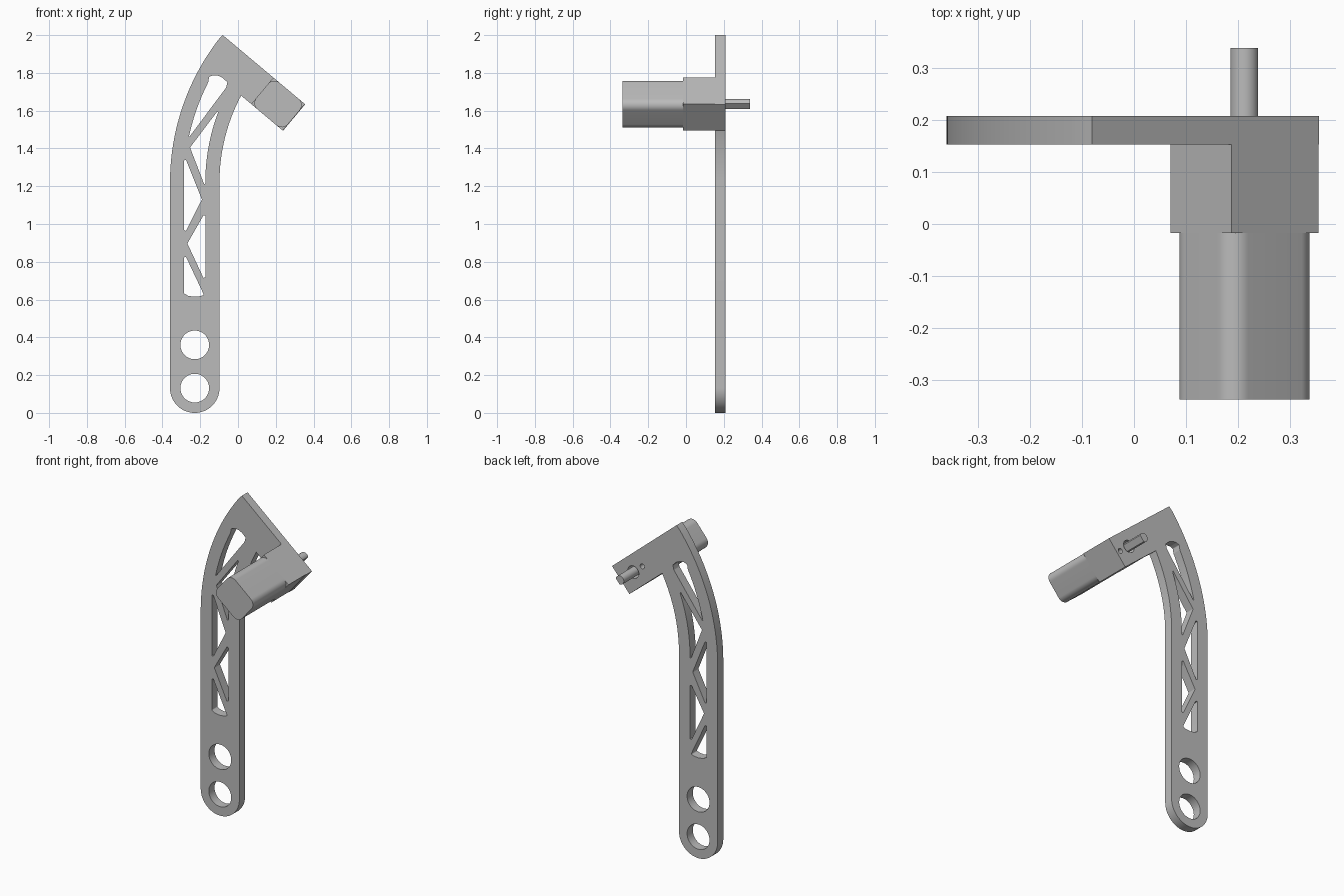
import bpy, bmesh
from math import sin, cos, pi, radians, tan, acos
from mathutils import Vector

cube = bpy.data.objects.get("Cube")
if cube:
    bpy.data.objects.remove(cube, do_unlink=True)

grey = bpy.data.materials.new("plain grey")
grey.use_nodes = True
grey.diffuse_color = (0.5, 0.5, 0.5, 1)
grey.node_tree.nodes["Principled BSDF"].inputs["Base Color"].default_value = (0.5, 0.5, 0.5, 1)

# Frame of the tilted head: u runs along it, v across it
HEAD = Vector((0.212, 1.635))
U = Vector((cos(radians(40)), -sin(radians(40))))
V = Vector((-U.y, U.x))
BEND = (0.883, 1.22)


def head(u, v):
    return HEAD + U * u + V * v


def arc(centre, r, a0, a1, n):
    return [Vector((centre[0] + r * cos(a0 + (a1 - a0) * i / n),
                    centre[1] + r * sin(a0 + (a1 - a0) * i / n))) for i in range(n + 1)]


def circle(centre, r, n=48):
    return arc(centre, r, 0, 2 * pi, n)[:-1]


def bend(r, z0, z1, n=8):
    """Points on the bend circle of radius r, between two heights."""
    zs = [z0 + (z1 - z0) * i / n for i in range(n + 1)]
    return [Vector((BEND[0] - (r * r - (z - BEND[1]) ** 2) ** 0.5, z)) for z in zs]


def fillet(points, r, n=5):
    """Round the clear corners of a closed outline."""
    pts = [Vector(p) for p in points]
    out = []
    for i, p in enumerate(pts):
        a, b = pts[i - 1] - p, pts[(i + 1) % len(pts)] - p
        inner = a.angle(b)
        if inner > radians(165):
            out.append(p)
            continue
        t = min(r / tan(inner / 2), 0.45 * min(a.length, b.length))
        rad = t * tan(inner / 2)
        mid = (a.normalized() + b.normalized()).normalized()
        c = p + mid * (rad / sin(inner / 2))
        s, e = p + a.normalized() * t - c, p + b.normalized() * t - c
        for k in range(n + 1):
            d = s.lerp(e, k / n)
            out.append(c + d.normalized() * rad)
    return out


def prism(name, loops, y0, y1):
    """Fill an outline with holes and thicken it from y0 to y1."""
    bm = bmesh.new()
    for loop in loops:
        vs = [bm.verts.new((p[0], 0, p[1])) for p in loop]
        for i, v in enumerate(vs):
            bm.edges.new((vs[i - 1], v))
    bmesh.ops.triangle_fill(bm, use_beauty=True, edges=bm.edges[:], normal=(0, -1, 0))
    bmesh.ops.recalc_face_normals(bm, faces=bm.faces[:])
    mesh = bpy.data.meshes.new(name)
    bm.to_mesh(mesh)
    bm.free()
    mesh.materials.append(grey)
    ob = bpy.data.objects.new(name, mesh)
    ob.location.y = (y0 + y1) / 2
    bpy.context.collection.objects.link(ob)
    bpy.ops.object.select_all(action='DESELECT')
    ob.select_set(True)
    bpy.context.view_layer.objects.active = ob
    mod = ob.modifiers.new("Thickness", 'SOLIDIFY')
    mod.thickness, mod.offset = y1 - y0, 0
    bpy.ops.object.modifier_apply(modifier=mod.name)
    bpy.ops.object.shade_smooth_by_angle(angle=radians(30))
    return ob


# Arm outline: round foot, straight shank, bend and tilted head
HALF = 0.0915
outline = (arc((-0.229, 0.131), 0.131, pi, 2 * pi, 32)
           + arc(BEND, 0.981, pi, pi - 0.488, 16)
           + [head(0.111, -HALF), head(0.111, HALF), head(-0.459, HALF)]
           + arc(BEND, 1.243, pi - 0.655, pi, 24))

# Truss pockets, from the bottom up
L, R = -0.285, -0.173
pockets = [
    [(L, 0.847), (L, 0.632), (-0.262, 0.619), (-0.23, 0.615), (-0.205, 0.617), (-0.18, 0.624)],
    [(R, 1.063), (-0.268, 0.897), (R, 0.693)],
    [(L, 1.365), (L, 0.944), (-0.191, 1.13)],
    [(-0.254, 1.405), (R, 1.195)] + bend(1.056, 1.24, 1.612),
    [(-0.063, 1.722), (-0.262, 1.455)] + bend(1.168, 1.48, 1.75)
    + [(-0.153, 1.779), (-0.132, 1.787), (-0.105, 1.785), (-0.08, 1.773), (-0.056, 1.75)],
]
holes = [fillet(p, 0.006) for p in pockets]

# Mounting holes in the foot, shaft clearance and two screw holes in the head
holes += [circle((-0.229, z), 0.076) for z in (0.131, 0.36)]
holes.append(circle(head(0, 0), 0.038, 32))
holes += [circle(head(s * 0.08, 0), 0.015, 20) for s in (-1, 1)]
prism("arm_plate", [outline] + holes, 0.153, 0.208)


def head_rect(hu, hv):
    return [head(hu, hv), head(-hu, hv), head(-hu, -hv), head(hu, -hv)]


# Motor: square gearbox, rounded can, and a shaft with one flat
prism("gearbox", [head_rect(0.109, HALF)], -0.017, 0.153)
prism("motor_can", [fillet(head_rect(0.109, HALF), 0.042, 10)], -0.337, -0.017)
flat = acos(0.018 / 0.027)
shaft = [head(p.x, p.y) for p in arc((0, 0), 0.027, flat, 2 * pi - flat, 28)]
prism("output_shaft", [shaft], 0.153, 0.338)
